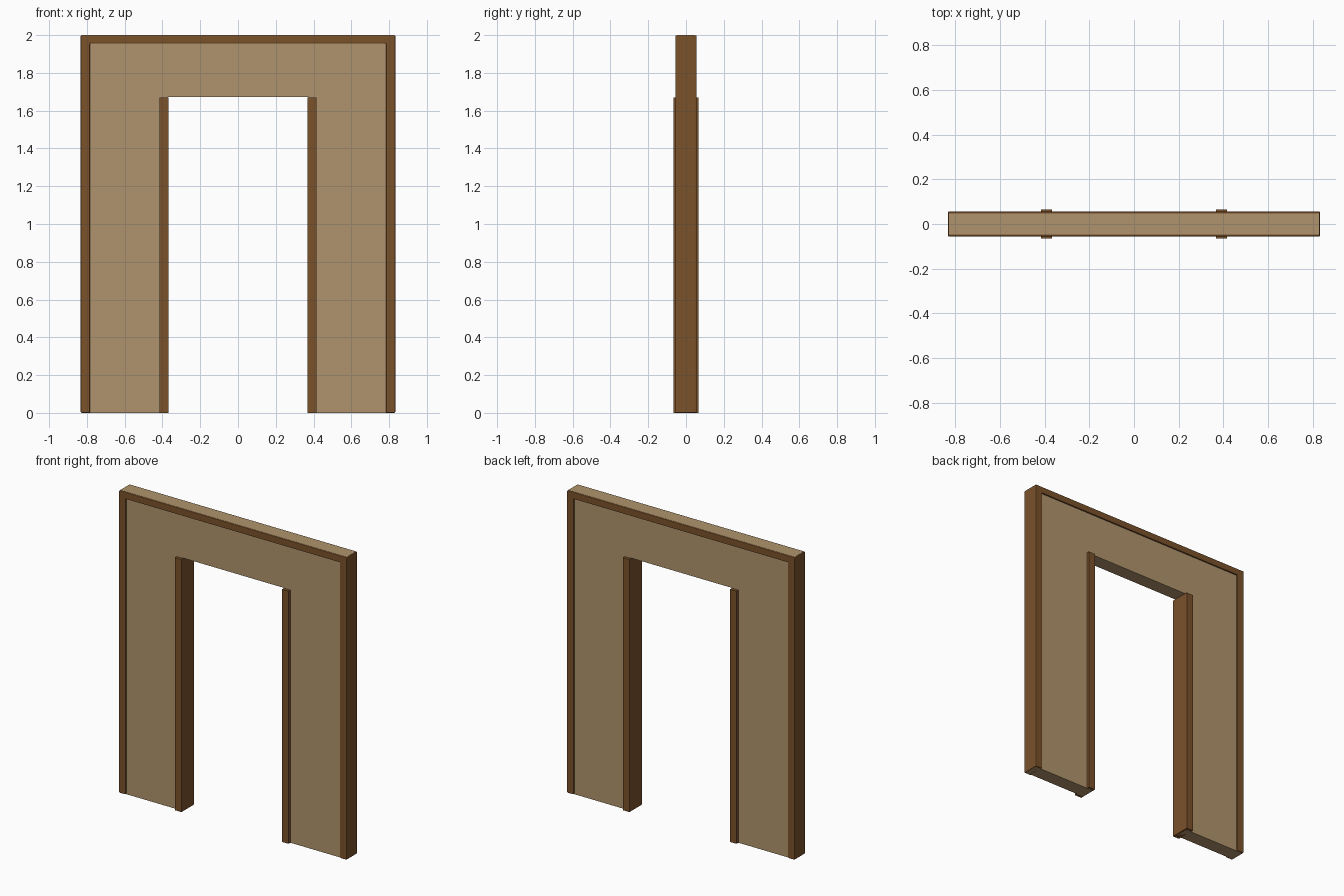
import bpy
import bmesh

old = bpy.data.objects.get("Cube")
if old:
    bpy.data.objects.remove(old, do_unlink=True)


def material(name, colour):
    mat = bpy.data.materials.new(name)
    mat.use_nodes = True
    rgba = (*colour, 1.0)
    mat.diffuse_color = rgba
    bsdf = mat.node_tree.nodes["Principled BSDF"]
    bsdf.inputs["Base Color"].default_value = rgba
    bsdf.inputs["Roughness"].default_value = 0.8
    return mat


tan = material("tan plaster", (0.434, 0.296, 0.153))
brown = material("brown wood", (0.198, 0.084, 0.024))


def arch(name, outer, top, inner, inner_top, half_depth, mat, bevel=0.0):
    """Extrude an upside-down U outline along y."""
    outline = [(-outer, 0), (-inner, 0), (-inner, inner_top), (inner, inner_top),
               (inner, 0), (outer, 0), (outer, top), (-outer, top)]
    bm = bmesh.new()
    face = bm.faces.new([bm.verts.new((x, -half_depth, z)) for x, z in outline])
    result = bmesh.ops.extrude_face_region(bm, geom=[face])
    moved = [v for v in result["geom"] if isinstance(v, bmesh.types.BMVert)]
    bmesh.ops.translate(bm, verts=moved, vec=(0, 2 * half_depth, 0))
    bmesh.ops.recalc_face_normals(bm, faces=bm.faces)
    mesh = bpy.data.meshes.new(name)
    bm.to_mesh(mesh)
    bm.free()
    mesh.materials.append(mat)
    obj = bpy.data.objects.new(name, mesh)
    bpy.context.collection.objects.link(obj)
    if bevel:
        mod = obj.modifiers.new("Edge bevel", "BEVEL")
        mod.width = bevel
        mod.segments = 2
    return obj


def box(name, x0, x1, half_depth, height, mat):
    bpy.ops.mesh.primitive_cube_add(size=1, location=((x0 + x1) / 2, 0, height / 2))
    obj = bpy.context.object
    obj.name = name
    obj.scale = (x1 - x0, 2 * half_depth, height)
    bpy.ops.object.transform_apply(location=False, rotation=False, scale=True)
    obj.data.materials.append(mat)
    return obj


# Wall panel with the doorway; its top sits just proud of the frame
arch("wall_panel", 0.829, 2.0, 0.372, 1.673, 0.047, tan)

# Bevelled outer trim around the sides and top
arch("outer_frame", 0.833, 1.999, 0.784, 1.955, 0.056, brown, bevel=0.005)

# Door posts lining the opening
for side, sign in (("left", 1), ("right", -1)):
    x0, x1 = sorted((sign * 0.368, sign * 0.416))
    box(side + "_door_post", x0, x1, 0.066, 1.671, brown)
